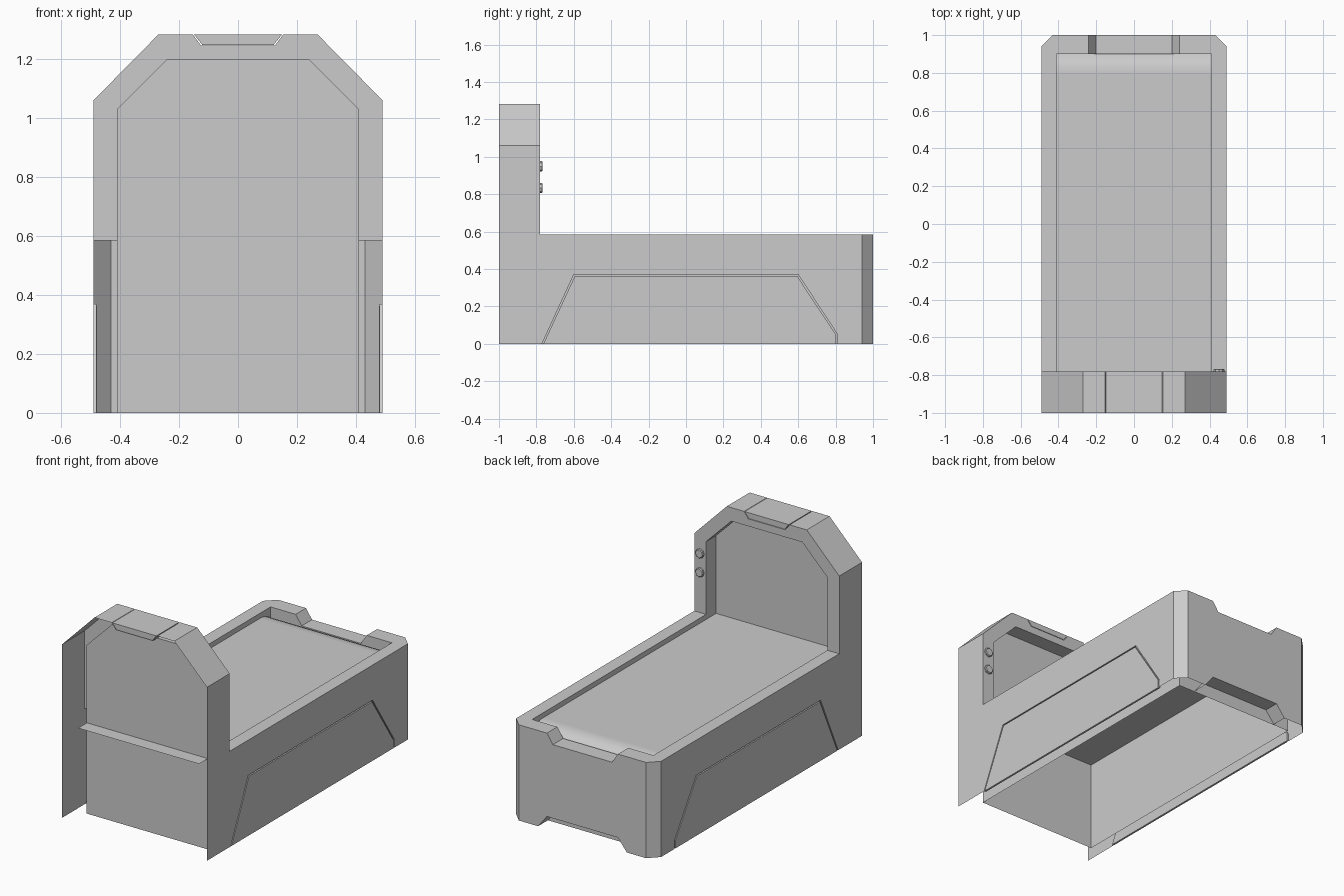
import bpy, bmesh, math
from mathutils import Matrix

if "Cube" in bpy.data.objects:
    bpy.data.objects.remove(bpy.data.objects["Cube"], do_unlink=True)

grey = bpy.data.materials.new("light_grey")
grey.use_nodes = True
grey.diffuse_color = (0.6, 0.6, 0.6, 1)
grey.node_tree.nodes["Principled BSDF"].inputs["Base Color"].default_value = (0.6, 0.6, 0.6, 1)


def add_object(name, bm):
    mesh = bpy.data.meshes.new(name)
    bm.to_mesh(mesh)
    bm.free()
    mesh.materials.append(grey)
    obj = bpy.data.objects.new(name, mesh)
    bpy.context.scene.collection.objects.link(obj)
    return obj


def place(axis, p, d):
    return {"x": (d, p[0], p[1]), "y": (p[0], d, p[1]), "z": (p[0], p[1], d)}[axis]


def prism(name, axis, pts, a, b):
    """Closed prism: a 2D outline swept along one axis from a to b."""
    bm = bmesh.new()
    rings = [[bm.verts.new(place(axis, p, d)) for p in pts] for d in (a, b)]
    bm.faces.new(rings[0])
    bm.faces.new(rings[1])
    n = len(pts)
    for i in range(n):
        j = (i + 1) % n
        bm.faces.new((rings[0][i], rings[0][j], rings[1][j], rings[1][i]))
    bmesh.ops.recalc_face_normals(bm, faces=bm.faces)
    return add_object(name, bm)


def mirrored(half):
    """Outline symmetric about the first coordinate."""
    return half + [(-u, v) for u, v in reversed(half)]


def boolean(obj, tool, operation):
    """Apply a boolean and discard its tool."""
    tool.hide_render = True
    mod = obj.modifiers.new("cut", "BOOLEAN")
    mod.operation, mod.solver, mod.object = operation, "EXACT", tool
    bpy.context.view_layer.update()
    graph = bpy.context.evaluated_depsgraph_get()
    mesh = bpy.data.meshes.new_from_object(obj.evaluated_get(graph))
    obj.modifiers.clear()
    obj.data = mesh
    bpy.data.objects.remove(tool, do_unlink=True)


# Bed frame: side profile trimmed by the front outline and the footprint
frame = prism("bed_frame", "x",
              [(-1.1, -0.1), (1.1, -0.1), (1.1, 0.585), (-0.78, 0.585), (-0.78, 1.4), (-1.1, 1.4)], -0.6, 0.6)
boolean(frame, prism("front_outline", "y",
                     mirrored([(0.49, 0), (0.49, 1.06), (0.27, 1.283)]), -1.3, 1.3), "INTERSECT")
boolean(frame, prism("footprint", "z",
                     mirrored([(0.6, -1), (0.6, 0.83), (0.43, 1)]), -0.3, 1.6), "INTERSECT")

# Trough for the mattress, continued up as the headboard recess
trough = prism("trough", "y", mirrored([(0.41, -0.2), (0.41, 1.03), (0.24, 1.2)]), -0.875, 0.9)
boolean(trough, prism("trough_corners", "z",
                      mirrored([(0.6, -1.2), (0.6, 0.71), (0.39, 0.92)]), -0.4, 1.6), "INTERSECT")
boolean(frame, trough, "DIFFERENCE")

# Notches in the top and bottom of the footboard
boolean(frame, prism("top_notch", "y", mirrored([(0.2, 0.525), (0.28, 0.645)]), 0.8, 1.1), "DIFFERENCE")
boolean(frame, prism("bottom_notch", "y", mirrored([(0.36, -0.075), (0.24, 0.075)]), 0.905, 1.1), "DIFFERENCE")

# Side panels sitting in thin grooves
for side, name in ((1, "left"), (-1, "right")):
    outline = [(-0.77, 0), (-0.6, 0.37), (0.6, 0.37), (0.81, 0.05), (0.81, 0)]
    cutter = [(-0.816, -0.1)] + outline[1:4] + [(0.81, -0.1)]
    boolean(frame, prism("panel_groove", "x", cutter, side * 0.48, side * 0.6), "DIFFERENCE")
    prism(name + "_side_panel", "x", [(y * 0.99, z * 0.98) for y, z in outline], side * 0.478, side * 0.49)

# Cap block let into the top of the headboard
boolean(frame, prism("cap_slot", "y", mirrored([(0.125, 1.245), (0.17, 1.305)]), -1.2, -0.6), "DIFFERENCE")
prism("headboard_cap", "y", mirrored([(0.121, 1.248), (0.149, 1.283)]), -1, -0.78)

# The frame is an open shell underneath and at the back
bm = bmesh.new()
bm.from_mesh(frame.data)
open_faces = [f for f in bm.faces
              if (f.normal.z < -0.9 and f.calc_center_median().z < 0.001)
              or (f.normal.y < -0.9 and f.calc_center_median().y < -0.999)]
bmesh.ops.delete(bm, geom=open_faces, context="FACES")
bm.to_mesh(frame.data)
bm.free()

# Mattress sheet, rolled down at the foot
bm = bmesh.new()
profile = [(-0.96, 0.555), (0.79, 0.555), (0.805, 0.555), (0.84, 0.55), (0.87, 0.537), (0.9, 0.508)]
rows = [[bm.verts.new((x, y, z)) for x in (-0.409, 0.409)] for y, z in profile]
for a, b in zip(rows, rows[1:]):
    face = bm.faces.new((a[0], a[1], b[1], b[0]))
    face.smooth = True
add_object("mattress", bm)

# Two buttons on the headboard post
for name, z in (("upper_button", 0.948), ("lower_button", 0.833)):
    bm = bmesh.new()
    turn = Matrix.Translation((0.45, -0.776, z)) @ Matrix.Rotation(math.radians(90), 4, "X")
    bmesh.ops.create_cone(bm, cap_ends=True, segments=8, radius1=0.028, radius2=0.028, depth=0.018, matrix=turn)
    rim = [e for e in bm.edges if all(v.co.y > -0.77 for v in e.verts)]
    bmesh.ops.bevel(bm, geom=rim, offset=0.004, segments=1, affect="EDGES")
    add_object(name, bm)
